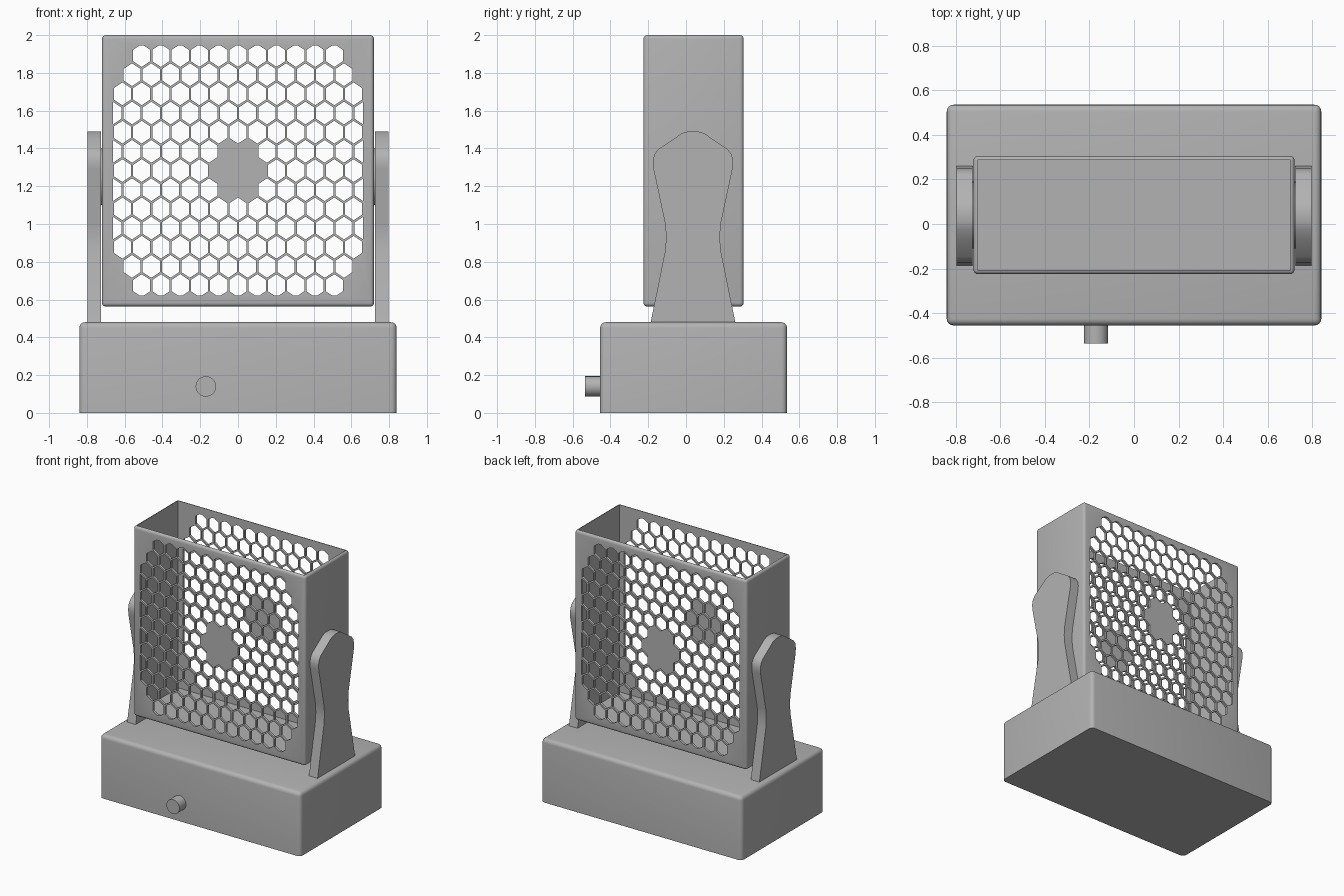
import bpy, bmesh, math
from mathutils import Vector, Matrix

if "Cube" in bpy.data.objects:
    bpy.data.objects.remove(bpy.data.objects["Cube"])

grey = bpy.data.materials.new("light grey plastic")
grey.diffuse_color = (0.45, 0.45, 0.45, 1)
grey.use_nodes = True
grey.node_tree.nodes["Principled BSDF"].inputs["Base Color"].default_value = grey.diffuse_color


def add_object(name, bm):
    bmesh.ops.recalc_face_normals(bm, faces=bm.faces)
    me = bpy.data.meshes.new(name)
    bm.to_mesh(me)
    bm.free()
    me.materials.append(grey)
    ob = bpy.data.objects.new(name, me)
    bpy.context.collection.objects.link(ob)
    return ob


def box(name, lo, hi, bevel=0, keep_bottom=False):
    bm = bmesh.new()
    lo, hi = Vector(lo), Vector(hi)
    bmesh.ops.create_cube(bm, size=1)
    for v in bm.verts:
        v.co = (lo + hi) / 2 + v.co * (hi - lo)
    if bevel:
        edges = [e for e in bm.edges
                 if not (keep_bottom and all(v.co.z < lo.z + 1e-4 for v in e.verts))]
        bmesh.ops.bevel(bm, geom=edges, offset=bevel, segments=4, profile=0.5, affect='EDGES')
    return add_object(name, bm)


def cylinder(name, centre, radius, depth, axis):
    bm = bmesh.new()
    rot = Matrix.Rotation(math.pi / 2, 4, axis)
    bmesh.ops.create_cone(bm, cap_ends=True, segments=48, radius1=radius, radius2=radius,
                          depth=depth, matrix=Matrix.Translation(centre) @ rot)
    return add_object(name, bm)


def add_prism(bm, points, shift):
    face = bm.faces.new([bm.verts.new(p) for p in points])
    new = bmesh.ops.extrude_face_region(bm, geom=[face])["geom"]
    bmesh.ops.translate(bm, vec=shift, verts=[g for g in new if isinstance(g, bmesh.types.BMVert)])


def clip(poly, axis, sign, limit):
    out = []
    for a, b in zip(poly, poly[1:] + poly[:1]):
        da, db = limit - sign * a[axis], limit - sign * b[axis]
        if da >= 0:
            out.append(a)
        if da * db < 0:
            t = da / (da - db)
            out.append(tuple(p + (q - p) * t for p, q in zip(a, b)))
    return out


# Base box and front knob
box("base", (-0.84, -0.455, 0), (0.84, 0.535, 0.48), 0.03, True)
cylinder("knob", (-0.17, -0.485, 0.14), 0.054, 0.10, 'X')

# Fan housing: rounded box, open at the top
housing = box("fan_housing", (-0.72, -0.225, 0.563), (0.72, 0.305, 2.0), 0.02)
cavity = box("cavity_cutter", (-0.702, -0.207, 0.583), (0.702, 0.287, 2.2))

# Honeycomb holes through front and back, with a solid hub of seven cells
PITCH, ROW, ZC, HALF, FILL = 0.102, 0.1015, 1.283, 0.662, 0.89
bm = bmesh.new()
for r in range(-6, 7):
    for k in range(-7, 8):
        c = k + 0.5 * (r % 2)
        reach = abs(c) + abs(r) / 2
        if reach > 8.01 or abs(c) > 6.6 or (abs(r) <= 1 and reach < 1.1):
            continue
        w, h = PITCH / 2 * FILL, ROW * 2 / 3 * FILL
        x, z = c * PITCH, r * ROW
        poly = [(x, z + h), (x + w, z + h / 2), (x + w, z - h / 2),
                (x, z - h), (x - w, z - h / 2), (x - w, z + h / 2)]
        for axis in (0, 1):
            for sign in (1, -1):
                poly = clip(poly, axis, sign, HALF)
        if len(poly) > 2:
            add_prism(bm, [(p[0], -0.4, p[1] + ZC) for p in poly], (0, 0.9, 0))
holes = add_object("honeycomb_cutter", bm)

for cutter in (cavity, holes):
    cutter.hide_render = True
    mod = housing.modifiers.new(cutter.name, 'BOOLEAN')
    mod.operation, mod.solver, mod.object = 'DIFFERENCE', 'EXACT', cutter
bpy.context.view_layer.update()
final = bpy.data.meshes.new_from_object(housing.evaluated_get(bpy.context.evaluated_depsgraph_get()))
housing.modifiers.clear()
housing.data = final
for cutter in (cavity, holes):
    bpy.data.objects.remove(cutter)

# Side arms with a waisted outline, and the pivots that carry the housing
half = [(0.228, 0.46), (0.147, 0.86), (0.142, 0.93), (0.147, 1.0), (0.209, 1.29),
        (0.212, 1.33), (0.206, 1.365), (0.185, 1.395), (0.10, 1.452), (0.06, 1.48), (0.025, 1.49)]
outline = half + [(-y, z) for y, z in reversed(half)]
for side, label in ((-1, "left"), (1, "right")):
    bm = bmesh.new()
    add_prism(bm, [(side * 0.725, 0.037 + y, z) for y, z in outline], (side * 0.072, 0, 0))
    add_object(label + "_arm", bm)
    cylinder(label + "_pivot", (side * 0.722, 0.04, 1.25), 0.15, 0.02, 'Y')

# Smooth shading with sharp creases kept
for ob in bpy.context.collection.objects:
    ob.select_set(True)
    bpy.context.view_layer.objects.active = ob
bpy.ops.object.shade_smooth_by_angle(angle=math.radians(30))
